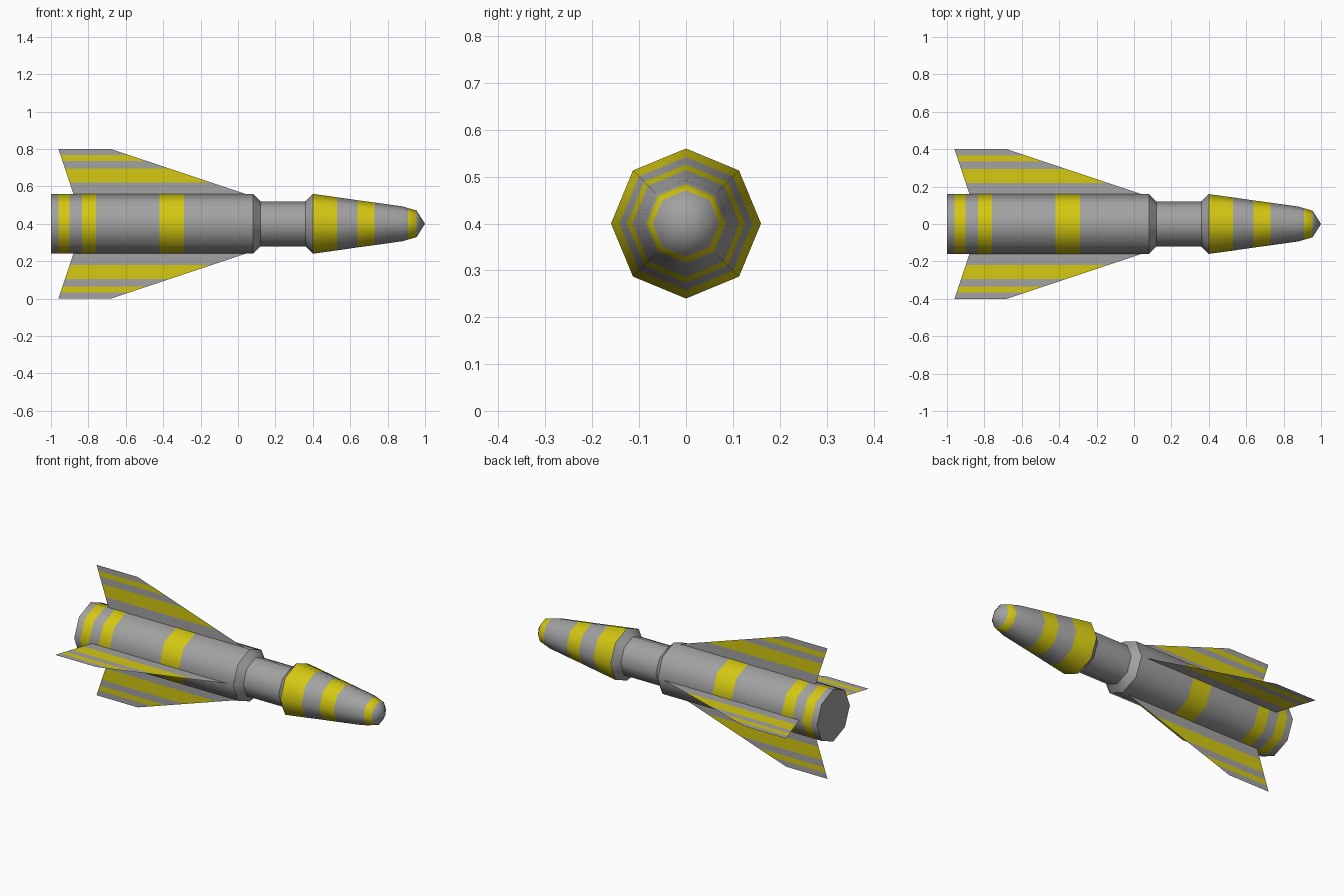
import bpy, bmesh, math

if "Cube" in bpy.data.objects:
    bpy.data.objects.remove(bpy.data.objects["Cube"])

AXIS_Z = 0.4
SIDES = 8


def material(name, rgb):
    m = bpy.data.materials.new(name)
    m.diffuse_color = (*rgb, 1)
    m.use_nodes = True
    m.node_tree.nodes["Principled BSDF"].inputs["Base Color"].default_value = m.diffuse_color
    return m


GREY = material("grey", (0.36, 0.36, 0.36))
YELLOW = material("yellow", (0.66, 0.58, 0.006))


def finish(name, bm):
    me = bpy.data.meshes.new(name)
    bm.to_mesh(me)
    bm.free()
    me.materials.append(GREY)
    me.materials.append(YELLOW)
    ob = bpy.data.objects.new(name, me)
    bpy.context.collection.objects.link(ob)
    return ob


def lathe(name, rings, cap_tail=False):
    """Eight-sided tube along x; each ring is (x, radius, yellow up to next ring, sharp ring)."""
    bm = bmesh.new()
    prev = None
    for i, (x, r, _, sharp) in enumerate(rings):
        if r == 0:
            ring = [bm.verts.new((x, 0, AXIS_Z))] * SIDES
        else:
            ring = [bm.verts.new((x, r * math.cos(a), AXIS_Z + r * math.sin(a)))
                    for a in (2 * math.pi * k / SIDES for k in range(SIDES))]
        if prev:
            for k in range(SIDES):
                n = (k + 1) % SIDES
                vs = [prev[k], prev[n], ring[n], ring[k]]
                f = bm.faces.new(vs if r else vs[:3])
                f.smooth = True
                f.material_index = rings[i - 1][2]
        elif cap_tail:
            bm.faces.new(ring)
        prev = ring
    # keep the chosen rings crisp
    sharp_x = [x for x, _, _, s in rings if s]
    for e in bm.edges:
        a, b = (v.co.x for v in e.verts)
        if abs(a - b) < 1e-5 and any(abs(a - s) < 1e-5 for s in sharp_x):
            e.smooth = False
    bmesh.ops.recalc_face_normals(bm, faces=bm.faces)
    return finish(name, bm)


# Rear body with three painted bands, collar and neck
lathe("body", [
    (-1.00, 0.16, 0, 1), (-0.96, 0.16, 1, 0), (-0.90, 0.16, 0, 0),
    (-0.835, 0.16, 1, 0), (-0.76, 0.16, 0, 0), (-0.42, 0.16, 1, 0),
    (-0.29, 0.16, 0, 0), (0.08, 0.16, 0, 1), (0.12, 0.12, 0, 1),
    (0.36, 0.12, 0, 1)], cap_tail=True)

# Flared nose section with three painted bands and a pointed tip
lathe("nose", [
    (0.36, 0.12, 0, 0), (0.40, 0.16, 1, 1), (0.53, 0.142, 0, 0),
    (0.64, 0.126, 1, 0), (0.73, 0.114, 0, 0), (0.88, 0.093, 0, 0),
    (0.91, 0.084, 1, 0), (0.955, 0.071, 0, 0), (1.00, 0.0, 0, 0)])


# Four thin swept fins, striped lengthways
def fin(name, angle):
    bands = [(0.16, 0), (0.22, 1), (0.295, 0), (0.335, 1), (0.367, 0), (0.40, 0)]
    bm = bmesh.new()
    prev, prev_col = None, 0
    for h, col in bands:
        t = (h - 0.16) / 0.24
        y, z = h * math.cos(angle), AXIS_Z + h * math.sin(angle)
        row = [bm.verts.new((-0.88 - 0.08 * t, y, z)),
               bm.verts.new((0.04 - 0.72 * t, y, z))]
        if prev:
            f = bm.faces.new((prev[0], prev[1], row[1], row[0]))
            f.material_index = prev_col
        prev, prev_col = row, col
    finish(name, bm)


for i, side in enumerate(("back", "top", "front", "bottom")):
    fin("fin_" + side, i * math.pi / 2)
